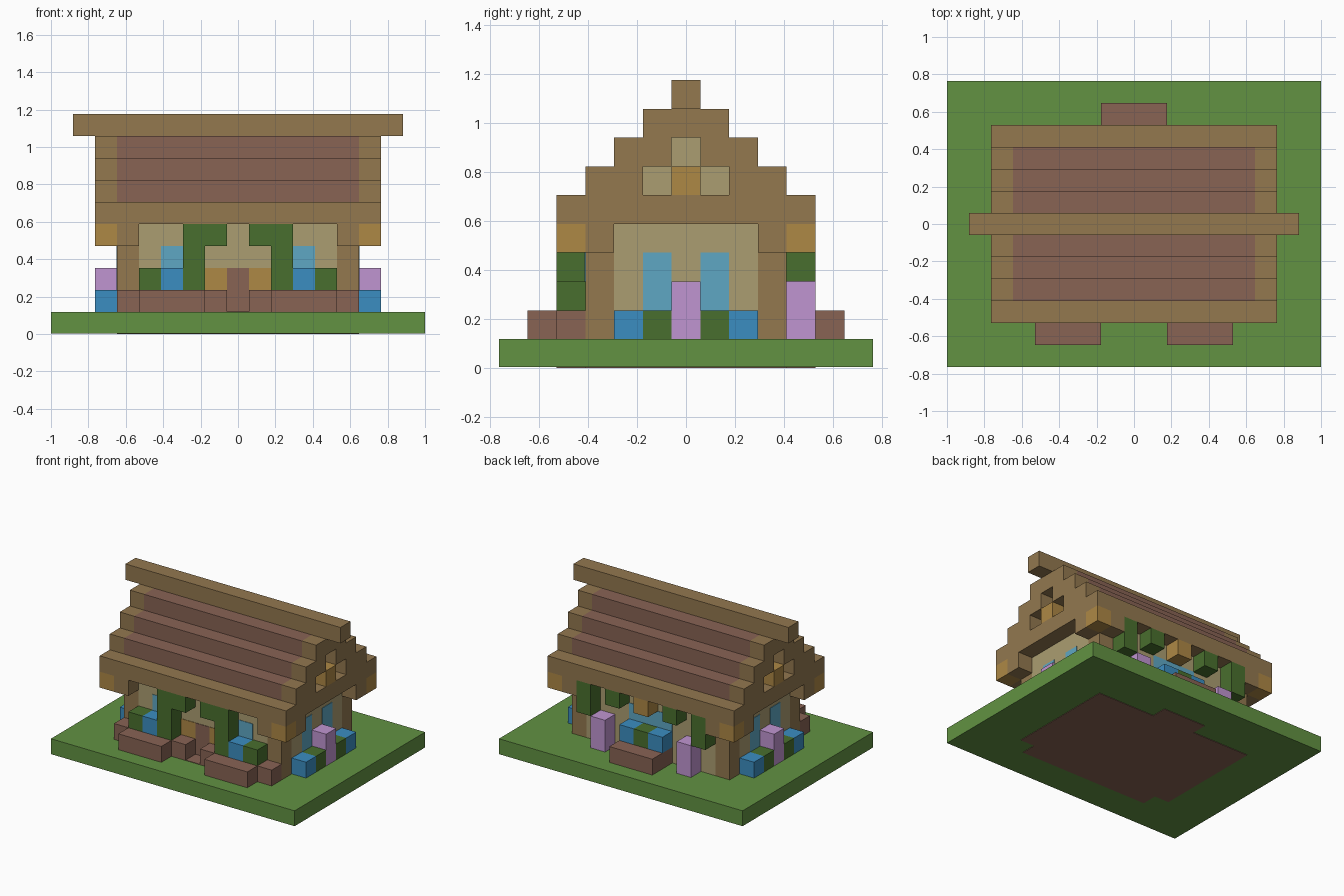
import bpy, bmesh
from mathutils import Vector

if "Cube" in bpy.data.objects:
    bpy.data.objects.remove(bpy.data.objects["Cube"], do_unlink=True)

U = 2 / 17      # size of one block
T = 0.03        # plate thickness in blocks


def srgb(*rgb):
    return [((c / 255 + 0.055) / 1.055) ** 2.4 for c in rgb] + [1]


def material(name, *rgb):
    m = bpy.data.materials.new(name)
    m.use_nodes = True
    m.diffuse_color = srgb(*rgb)
    m.node_tree.nodes["Principled BSDF"].inputs["Base Color"].default_value = srgb(*rgb)
    return m


GRASS = material("grass green", 98, 146, 66)
WOOD = material("wood", 147, 120, 79)
BROWN = material("red brown", 136, 99, 84)
PLASTER = material("plaster", 171, 157, 113)
AMBER = material("lantern amber", 174, 136, 69)
LEAF = material("leaf green", 73, 111, 46)
BLUE = material("flower blue", 59, 141, 193)
GLASS = material("glass blue", 95, 167, 195)
PINK = material("flower pink", 192, 149, 209)


def solid(name, mat, lo, hi):
    """Box between two corners measured in blocks."""
    lo, hi = Vector(lo) * U, Vector(hi) * U
    bm = bmesh.new()
    bmesh.ops.create_cube(bm, size=1)
    for v in bm.verts:
        v.co = [(a + b) / 2 + c * (b - a) for a, b, c in zip(lo, hi, v.co)]
    mesh = bpy.data.meshes.new(name)
    bm.to_mesh(mesh)
    bm.free()
    mesh.materials.append(mat)
    ob = bpy.data.objects.new(name, mesh)
    bpy.context.collection.objects.link(ob)


def span(r):
    return r if isinstance(r, tuple) else (r, r)


def block(name, mat, x, y, z, mirror=False):
    """Box over inclusive block ranges, optionally repeated at -x."""
    x, y, z = span(x), span(y), span(z)
    solid(name, mat, (x[0] - .5, y[0] - .5, z[0]), (x[1] + .5, y[1] + .5, z[1] + 1))
    if mirror:
        block(name + "_mirrored", mat, (-x[1], -x[0]), y, z)


def plate(name, mat, axis, x, y, z, side, mirror=False):
    """Thin panel on the outer face of a block range, facing side on axis."""
    x, y, z = span(x), span(y), span(z)
    lo = [x[0] - .5, y[0] - .5, z[0]]
    hi = [x[1] + .5, y[1] + .5, z[1] + 1]
    if side > 0:
        lo[axis], hi[axis] = hi[axis], hi[axis] + T
    else:
        lo[axis], hi[axis] = lo[axis] - T, lo[axis]
    solid(name, mat, lo, hi)
    if mirror:
        plate(name + "_mirrored", mat, axis, (-x[1], -x[0]), y, z,
              -side if axis == 0 else side)


# Ground slab, with bare earth underneath and a doorstep
solid("ground", GRASS, (-8.5, -6.5, T), (8.5, 6.5, 1))
solid("earth_main", BROWN, (-5.5, -3.5, 0), (5.5, 3.5, T))
solid("earth_front", BROWN, (-4.5, -4.5, 0), (4.5, -3.5, T))
solid("earth_back", BROWN, (-1.5, 3.5, 0), (1.5, 4.5, T))
plate("doorstep", BROWN, 2, 0, -4, 0, 1)

# House walls and corner posts
block("main_walls", PLASTER, (-4, 4), (-3, 3), (1, 4))
block("side_wall", PLASTER, 5, (-2, 2), (1, 4), True)
for y in (-3, 3):
    block("corner_post", WOOD, 5, y, (1, 4), True)

# Door, lamps and windows
plate("door", BROWN, 1, 0, -3, (1, 2), -1)
plate("door_lamp", AMBER, 1, 1, -3, 2, -1, True)
plate("front_window", GLASS, 1, 3, -3, (2, 3), -1, True)
plate("back_window", GLASS, 1, (-1, 1), 3, (2, 3), 1)
for y in (-1, 1):
    plate("side_window", GLASS, 0, 5, y, (2, 3), 1, True)

# Stepped roof and ridge beam
block("eaves", WOOD, (-6, 6), (-4, 4), 5)
for z in (6, 7, 8):
    w = 9 - z
    block("roof_step", BROWN, (-5, 5), (-w, w), z)
block("ridge_beam", WOOD, (-7, 7), 0, 9)

# Gable ends with openings and a lantern
for s in (-1, 1):
    for z, a, b in ((6, 2, 3), (7, 1, 2)):
        y = (a, b) if s > 0 else (-b, -a)
        block("gable_step", WOOD, 6, y, z, True)
    plate("gable_opening_back", PLASTER, 0, 5, s, 6, 1, True)
block("gable_top", WOOD, 6, (-1, 1), 8, True)
plate("gable_opening_back_top", PLASTER, 0, 5, 0, 7, 1, True)
block("gable_lantern", AMBER, 6, 0, 6, True)

# Corner lanterns and brackets under the eaves
for s in (-1, 1):
    block("corner_lantern", AMBER, 6, 4 * s, 4, True)
    block("side_bracket", WOOD, 6, 3 * s, 4, True)
    block("end_bracket", WOOD, 5, 4 * s, 4, True)

# Front planters, flowers and vines
block("front_bed", BROWN, (1, 5), -4, 1, True)
block("front_planter", BROWN, (2, 4), -5, 1, True)
block("front_bush", LEAF, 4, -4, 2, True)
block("front_flower", BLUE, 3, -4, 2, True)
block("front_vine", LEAF, 2, -4, (2, 4), True)
block("front_vine_tip", LEAF, 1, -4, 4, True)

# Back planter, flowers, vines and lantern
block("back_planter", BROWN, (-1, 1), (4, 5), 1)
block("back_flower", BLUE, 1, 4, 2, True)
block("back_bush", LEAF, 0, 4, 2)
block("back_tall_flower", PINK, 3, 4, (1, 2), True)
block("back_vine_long", LEAF, 4, 4, (3, 4), True)
block("back_vine_short", LEAF, 2, 4, 4, True)
block("back_lantern", AMBER, 0, 4, 4)

# Flower rows along both sides
block("side_tall_flower", PINK, 6, 0, (1, 2), True)
for s in (-1, 1):
    block("side_bush", LEAF, 6, s, 1, True)
    block("side_flower", BLUE, 6, 2 * s, 1, True)
